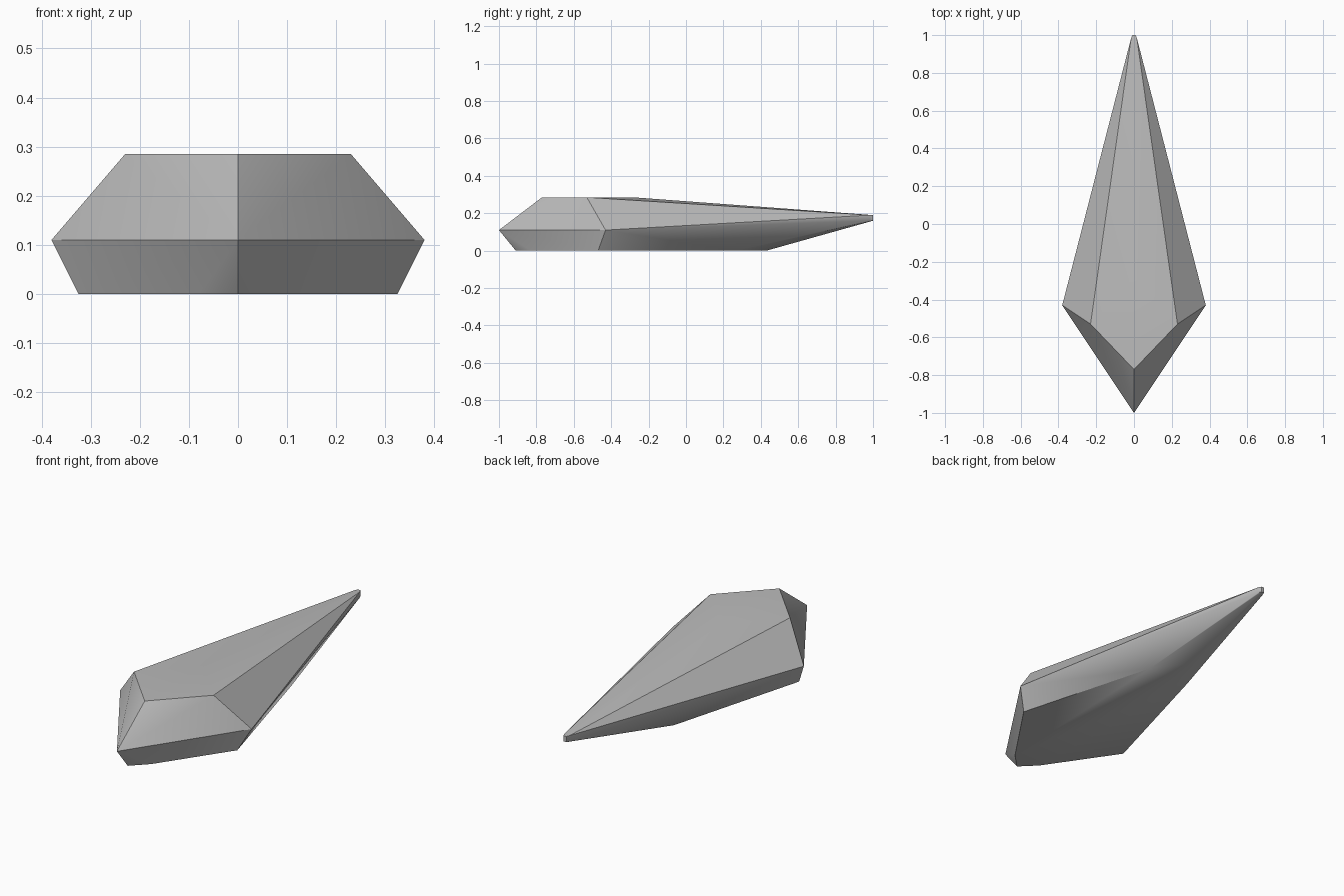
import bpy, bmesh, math

cube = bpy.data.objects.get("Cube")
if cube:
    bpy.data.objects.remove(cube, do_unlink=True)

# Single hull colour
grey = bpy.data.materials.new("mid_grey")
grey.use_nodes = True
colour = (0.5, 0.5, 0.5, 1)
grey.diffuse_color = colour
grey.node_tree.nodes["Principled BSDF"].inputs["Base Color"].default_value = colour

# Half outlines (x, y) of the hull at each height, mirrored across x = 0
keel = [(0, -0.91), (0.08, -0.83), (0.325, -0.47), (0.12, 0.27), (0, 0.43)]
rim = [(0, -1.0), (0.38, -0.43)]
deck = [(0, -0.77), (0.23, -0.53), (0, -0.28)]
tip = [(0.015, 0.985), (0.008, 1.0)]
levels = [(keel, 0), (rim, 0.11), (deck, 0.285), (tip, 0.16), (tip, 0.19)]

# Wrap the mirrored outlines in one faceted convex body
bm = bmesh.new()
for outline, z in levels:
    for x, y in outline:
        for side in ((1, -1) if x else (1,)):
            bm.verts.new((side * x, y, z))
bmesh.ops.convex_hull(bm, input=bm.verts[:])
bmesh.ops.dissolve_limit(bm, angle_limit=math.radians(0.3),
                         verts=bm.verts[:], edges=bm.edges[:])
bmesh.ops.recalc_face_normals(bm, faces=bm.faces[:])

mesh = bpy.data.meshes.new("pointed_hull")
bm.to_mesh(mesh)
bm.free()
mesh.materials.append(grey)
hull = bpy.data.objects.new("pointed_hull", mesh)
bpy.context.collection.objects.link(hull)

# Soften only the shallow bends
bpy.ops.object.select_all(action="DESELECT")
hull.select_set(True)
bpy.context.view_layer.objects.active = hull
bpy.ops.object.shade_smooth_by_angle(angle=math.radians(30))
